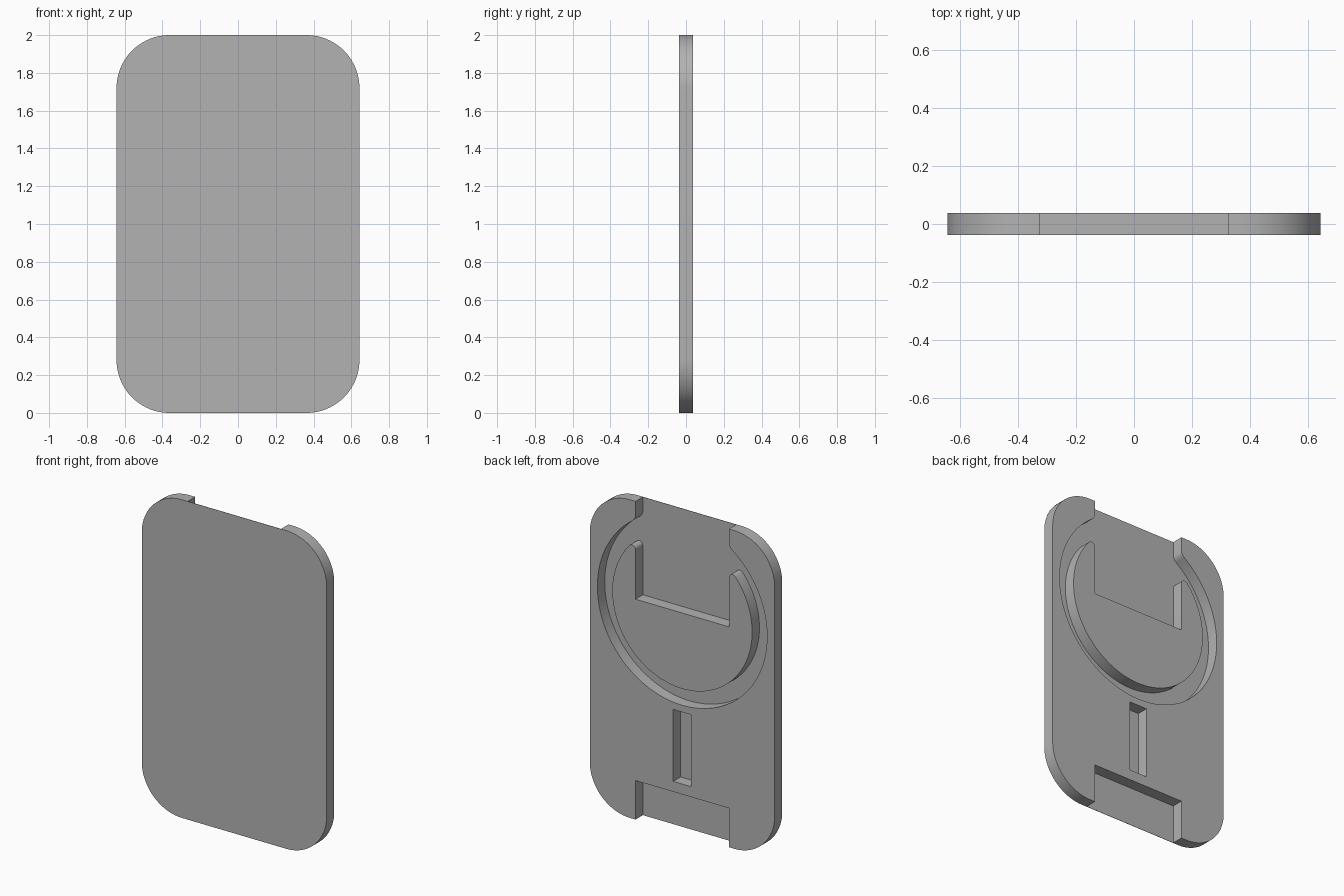
import bpy, bmesh
from math import pi, sin, cos, sqrt, atan2

cube = bpy.data.objects.get("Cube")
if cube:
    bpy.data.objects.remove(cube, do_unlink=True)

HALF_W, HEIGHT, CORNER = 0.643, 2.0, 0.28
FRONT, BACK, FLOOR = -0.0375, 0.0375, -0.0355
CHANNEL = 0.325                  # half width of the top and bottom channels
CENTRE_Z = 1.395                 # centre of the ring groove
GROOVE_R, DISC_R = 0.59, 0.486

grey = bpy.data.materials.new("plain grey")
grey.use_nodes = True
grey.diffuse_color = (0.45, 0.45, 0.45, 1)
grey.node_tree.nodes["Principled BSDF"].inputs["Base Color"].default_value = (0.45, 0.45, 0.45, 1)


def arc(cx, cz, r, a, b, n):
    return [(cx + r * cos(a + (b - a) * i / n), cz + r * sin(a + (b - a) * i / n))
            for i in range(n + 1)]


def prism(name, outline, y0, y1):
    """Extrude an (x, z) outline from y0 to y1."""
    bm = bmesh.new()
    face = bm.faces.new([bm.verts.new((x, y0, z)) for x, z in outline])
    new = bmesh.ops.extrude_face_region(bm, geom=[face])["geom"]
    bmesh.ops.translate(bm, vec=(0, y1 - y0, 0),
                        verts=[v for v in new if isinstance(v, bmesh.types.BMVert)])
    bmesh.ops.recalc_face_normals(bm, faces=bm.faces)
    mesh = bpy.data.meshes.new(name)
    bm.to_mesh(mesh)
    bm.free()
    mesh.materials.append(grey)
    obj = bpy.data.objects.new(name, mesh)
    bpy.context.collection.objects.link(obj)
    return obj


def box(x, z0, z1):
    return [(-x, z0), (x, z0), (x, z1), (-x, z1)]


def round_outline(radius, end_z, fillet, side):
    """Circle opened by the channel, with filleted corners (side -1 inside, 1 outside)."""
    fx = CHANNEL + fillet
    fz = sqrt((radius + side * fillet) ** 2 - fx ** 2)
    theta = atan2(fz, fx)
    stop = theta if side < 0 else pi + theta
    half = [(CHANNEL, end_z)]
    half += arc(fx, CENTRE_Z + fz, fillet, pi, stop, 8)
    half += arc(0, CENTRE_Z, radius, theta, -pi / 2, 48)[1:]
    return half + [(-x, z) for x, z in reversed(half[:-1])]


def smooth(obj):
    bpy.ops.object.select_all(action="DESELECT")
    obj.select_set(True)
    bpy.context.view_layer.objects.active = obj
    bpy.ops.object.shade_smooth_by_angle(angle=0.5)


# Rounded plate
outline = []
for i, (sx, sz) in enumerate([(1, 1), (-1, 1), (-1, -1), (1, -1)]):
    outline += arc(sx * (HALF_W - CORNER), HEIGHT / 2 + sz * (HEIGHT / 2 - CORNER),
                   CORNER, i * pi / 2, (i + 1) * pi / 2, 20)
plate = prism("back_plate", outline, FRONT, BACK)

# Pockets sunk from the back, leaving a thin front skin
pockets = {
    "round_pocket": round_outline(GROOVE_R, HEIGHT + 0.1, 0.05, 1),
    "slot_pocket": box(0.0625, 0.31, 0.762),
    "bottom_pocket": box(CHANNEL, -0.1, 0.245),
}
bpy.context.view_layer.objects.active = plate
for name, shape in pockets.items():
    cutter = prism(name, shape, FLOOR, BACK + 0.1)
    cutter.hide_render = True
    mod = plate.modifiers.new(name, "BOOLEAN")
    mod.operation, mod.solver, mod.object = "DIFFERENCE", "EXACT", cutter
    bpy.ops.object.modifier_apply(modifier=name)
    bpy.data.objects.remove(cutter, do_unlink=True)
smooth(plate)

# Raised disc inside the ring groove, notched at the top
disc = prism("raised_disc", round_outline(DISC_R, 1.385, 0.025, -1), FLOOR - 0.001, BACK)
smooth(disc)
